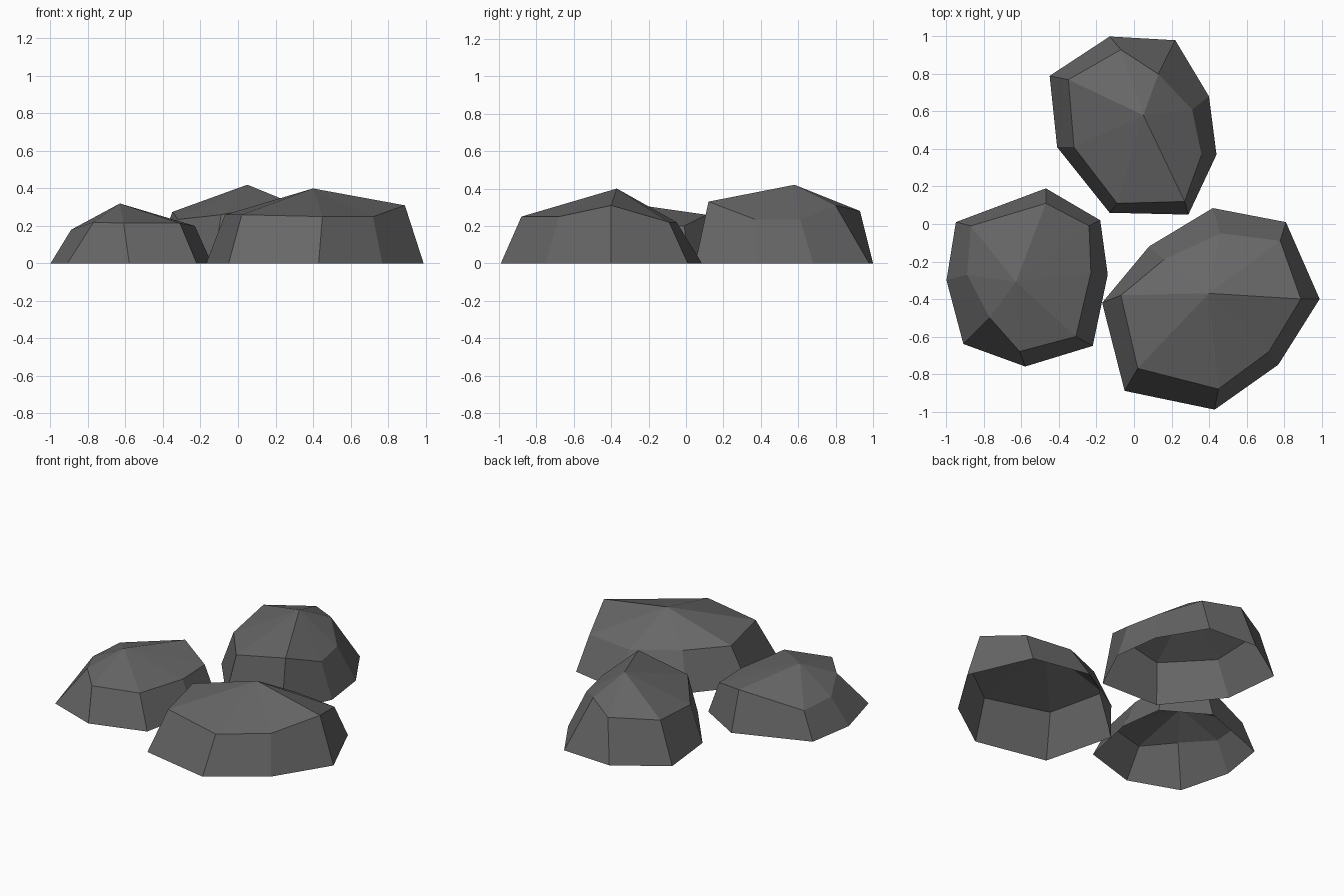
import bpy, bmesh

# One dark stone colour shared by all rocks
stone = bpy.data.materials.new("dark_grey_stone")
stone.diffuse_color = (0.135, 0.135, 0.137, 1)


def rock(name, base, rim, peak):
    """Open-bottomed faceted rock: ground ring, raised rim, fan to a peak."""
    bm = bmesh.new()
    low = [bm.verts.new((x, y, 0)) for x, y in base]
    high = [bm.verts.new(p) for p in rim]
    top = bm.verts.new(peak)
    n = len(low)
    for i in range(n):
        j = (i + 1) % n
        bm.faces.new((low[i], low[j], high[j], high[i]))
        bm.faces.new((high[i], high[j], top))
    # rings run clockwise, so turn the faces outward
    bmesh.ops.reverse_faces(bm, faces=bm.faces[:])
    me = bpy.data.meshes.new(name)
    bm.to_mesh(me)
    bm.free()
    me.materials.append(stone)
    ob = bpy.data.objects.new(name, me)
    bpy.context.collection.objects.link(ob)


# Rock at the back
rock("back_rock",
     [(-.13, 1), (.22, .98), (.40, .68), (.44, .37),
      (.29, .05), (-.13, .06), (-.41, .41), (-.45, .79)],
     [(-.07, .93, .28), (.13, .80, .31), (.31, .61, .235), (.36, .37, .235),
      (.27, .12, .33), (-.09, .11, .26), (-.32, .41, .235), (-.35, .77, .275)],
     (.05, .58, .42))

# Rock at the left
rock("left_rock",
     [(-.47, .19), (-.18, .02), (-.14, -.27), (-.22, -.65),
      (-.58, -.76), (-.91, -.64), (-1, -.30), (-.95, .01)],
     [(-.47, .11, .26), (-.24, -.01, .20), (-.23, -.26, .20), (-.31, -.60, .215),
      (-.61, -.68, .215), (-.77, -.50, .22), (-.89, -.27, .18), (-.87, -.01, .18)],
     (-.63, -.31, .32))

# Rock at the front right
rock("right_rock",
     [(.42, .085), (.81, .01), (.99, -.40), (.77, -.75),
      (.43, -.99), (-.05, -.89), (-.17, -.42), (.08, -.12)],
     [(.46, -.05, .22), (.78, -.09, .22), (.89, -.40, .31), (.72, -.68, .25),
      (.45, -.88, .25), (.02, -.77, .26), (-.07, -.38, .26), (.16, -.19, .24)],
     (.40, -.37, .40))
